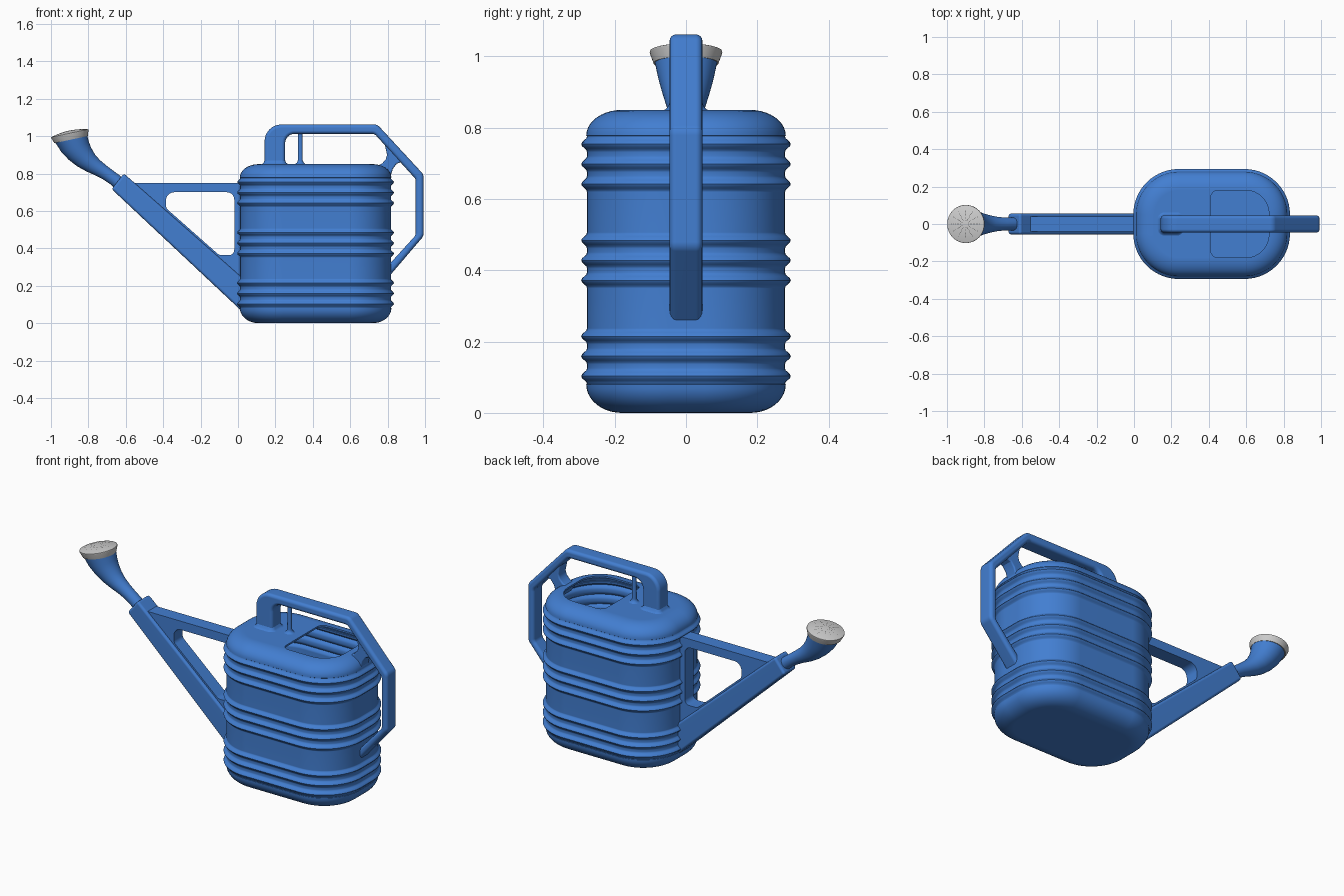
import bpy, bmesh, math
from mathutils import Vector

if "Cube" in bpy.data.objects:
    bpy.data.objects.remove(bpy.data.objects["Cube"])

blue = bpy.data.materials.new("blue_plastic")
blue.diffuse_color = (0.055, 0.21, 0.64, 1)
blue.use_nodes = True
blue.node_tree.nodes["Principled BSDF"].inputs["Base Color"].default_value = blue.diffuse_color
dark = bpy.data.materials.new("dark_hole")
dark.diffuse_color = (0.06, 0.06, 0.06, 1)
dark.use_nodes = True
dark.node_tree.nodes["Principled BSDF"].inputs["Base Color"].default_value = dark.diffuse_color


def new_object(name, bm, mat=None):
    bmesh.ops.recalc_face_normals(bm, faces=bm.faces)
    me = bpy.data.meshes.new(name)
    bm.to_mesh(me)
    bm.free()
    ob = bpy.data.objects.new(name, me)
    bpy.context.collection.objects.link(ob)
    if mat:
        me.materials.append(mat)
    return ob


def finish(ob, angle=35):
    bpy.ops.object.select_all(action='DESELECT')
    ob.select_set(True)
    bpy.context.view_layer.objects.active = ob
    for m in list(ob.modifiers):
        bpy.ops.object.modifier_apply(modifier=m.name)
    bpy.ops.object.shade_smooth_by_angle(angle=math.radians(angle))
    ob.modifiers.new("weighted", 'WEIGHTED_NORMAL').keep_sharp = True


def cut(ob, cutter):
    cutter.hide_render = True
    cutter.hide_set(True)
    m = ob.modifiers.new("cut", 'BOOLEAN')
    m.operation, m.solver, m.object = 'DIFFERENCE', 'EXACT', cutter


def skin(name, rings, mat):
    """Closed skin over a stack of equal-length rings."""
    bm = bmesh.new()
    vs = [[bm.verts.new(p) for p in ring] for ring in rings]
    n = len(vs[0])
    for a, b in zip(vs, vs[1:]):
        for i in range(n):
            j = (i + 1) % n
            bm.faces.new((a[i], a[j], b[j], b[i]))
    bm.faces.new(vs[0][::-1])
    bm.faces.new(vs[-1])
    return new_object(name, bm, mat)


def loft(name, cx, hx, hy, r, profile, mat=blue, seg=14):
    """Rounded rectangles stacked in z; profile holds (inset, z)."""
    rings = []
    for d, z in profile:
        ring = []
        for k, (sx, sy) in enumerate(((1, 1), (-1, 1), (-1, -1), (1, -1))):
            for i in range(seg + 1):
                a = math.pi / 2 * (k + i / seg)
                ring.append((cx + sx * (hx - r) + (r - d) * math.cos(a),
                             sy * (hy - r) + (r - d) * math.sin(a), z))
        rings.append(ring)
    return skin(name, rings, mat)


def tube(name, sections, mat, n=48):
    """Circles given as (centre, direction, radius)."""
    rings = []
    for c, d, r in sections:
        u = Vector((0, 1, 0))
        v = Vector(d).normalized().cross(u)
        rings.append([Vector(c) + r * (u * math.cos(t) + v * math.sin(t))
                      for t in (2 * math.pi * i / n for i in range(n))])
    return skin(name, rings, mat)


def rounded(pts, seg=8):
    """Outline points (a, b, optional corner radius) turned into a filleted loop."""
    out = []
    for i, p in enumerate(pts):
        c = Vector(p[:2])
        r = p[2] if len(p) > 2 else 0
        if not r:
            out.append(c)
            continue
        u = (Vector(pts[i - 1][:2]) - c).normalized()
        v = (Vector(pts[(i + 1) % len(pts)][:2]) - c).normalized()
        half = u.angle(v) / 2
        o = c + (u + v).normalized() * r / math.sin(half)
        s = c + u * r / math.tan(half) - o
        e = c + v * r / math.tan(half) - o
        turn = math.atan2(s.x * e.y - s.y * e.x, s.dot(e))
        for k in range(seg + 1):
            t = turn * k / seg
            out.append(o + Vector((s.x * math.cos(t) - s.y * math.sin(t),
                                   s.x * math.sin(t) + s.y * math.cos(t))))
    return out


def plate(name, pts, half, bevel=0, flat_z=None, mat=blue):
    """Outline in xz extruded across y (or in xy around height flat_z)."""
    loop = rounded(pts)
    if flat_z is None:
        rings = [[(p.x, s * half, p.y) for p in loop] for s in (-1, 1)]
    else:
        rings = [[(p.x, p.y, flat_z + s * half) for p in loop] for s in (-1, 1)]
    ob = skin(name, rings, mat)
    if bevel:
        m = ob.modifiers.new("bevel", 'BEVEL')
        m.width, m.segments = bevel, 4
        m.limit_method, m.angle_limit = 'ANGLE', math.radians(55)
    return ob


# Ribbed hollow body: bottom fillet, nine ribs, top fillet
profile = []
for i in range(11):
    a = math.pi / 2 * i / 10
    profile.append((0.1 * (1 - math.sin(a)), 0.08 * (1 - math.cos(a))))
for base in (0.103, 0.372, 0.642):
    for k in range(3):
        for j in range(-4, 5):
            bump = 0.5 + 0.5 * math.cos(math.pi * j / 4)
            profile.append((0.003 - 0.017 * bump if abs(j) < 4 else 0.002,
                            base + 0.056 * k + 0.0225 * j / 4))
for i in range(11):
    a = math.pi / 2 * i / 10
    profile.append((0.1 * (1 - math.cos(a)), 0.778 + 0.072 * math.sin(a)))
body = loft("body", 0.415, 0.405, 0.28, 0.23, profile)
m = body.modifiers.new("wall", 'SOLIDIFY')
m.thickness, m.offset = 0.01, -1

# Filling opening in the top
cut(body, plate("opening_cutter", [(0.41, -0.18, 0.04), (0.722, -0.18, 0.125),
                                   (0.722, 0.18, 0.125), (0.41, 0.18, 0.04)],
                0.04, flat_z=0.85))
finish(body)

# Handle: thick front post, top grip, diagonal and rear grip
finish(plate("handle", [
    (0.142, 0.83), (0.142, 1.062, 0.09), (0.745, 1.062, 0.04), (0.992, 0.795, 0.04),
    (0.992, 0.465, 0.04), (0.80, 0.24), (0.80, 0.305), (0.95, 0.47, 0.03),
    (0.95, 0.77, 0.03), (0.73, 1.012, 0.03), (0.252, 1.012, 0.05), (0.252, 0.83)],
    0.046, 0.018), 25)

# Flared foot of the front post and the thin strut behind it
flare = [(-0.024, 0.847), (-0.014, 0.851), (-0.006, 0.858), (-0.001, 0.87)]
finish(loft("handle_foot", 0.197, 0.054, 0.045, 0.02, flare + [(0.004, 0.875)], seg=6), 60)
finish(loft("handle_strut", 0.333, 0.012, 0.012, 0.0115, flare + [(0, 1.02)], seg=6), 60)

# Short flared link between body shoulder and handle diagonal
finish(plate("handle_link", [
    (0.73, 0.835), (0.77, 0.853), (0.79, 0.875), (0.797, 0.90), (0.785, 0.955),
    (0.83, 0.94), (0.91, 0.84), (0.87, 0.86), (0.848, 0.852), (0.828, 0.825),
    (0.813, 0.775), (0.76, 0.79)], 0.036, 0.008), 30)

# Square spout pipe
finish(plate("spout", [(0.035, 0.05), (-0.676, 0.717), (-0.61, 0.80), (0.035, 0.232)],
             0.056, 0.014), 25)

# Gusset frame between spout and body
gusset = plate("spout_gusset", [(0.016, 0.75), (-0.568, 0.75), (-0.55, 0.70),
                                (0.016, 0.20)], 0.04)
cut(gusset, plate("gusset_cutter", [(-0.385, 0.70, 0.045), (-0.385, 0.615, 0.03),
                                    (-0.10, 0.363, 0.04), (-0.02, 0.363, 0.03),
                                    (-0.02, 0.70, 0.04)], 0.1))
finish(gusset)

# Flaring neck
finish(tube("spout_neck", [
    ((-0.60, 0, 0.715), (-0.7, 0, 0.7), 0.036),
    ((-0.66, 0, 0.768), (-0.72, 0, 0.69), 0.034),
    ((-0.70, 0, 0.796), (-0.76, 0, 0.65), 0.035),
    ((-0.735, 0, 0.818), (-0.73, 0, 0.68), 0.039),
    ((-0.775, 0, 0.842), (-0.66, 0, 0.75), 0.047),
    ((-0.812, 0, 0.870), (-0.56, 0, 0.83), 0.057),
    ((-0.845, 0, 0.905), (-0.46, 0, 0.89), 0.068),
    ((-0.870, 0, 0.940), (-0.34, 0, 0.94), 0.078),
    ((-0.892, 0, 0.986), (-0.22, 0, 0.975), 0.088)], blue), 50)

# Grey sprinkler rose with a domed face
axis = Vector((-0.21, 0, 0.978)).normalized()
centre = Vector((-0.895, 0, 0.993))


def dome(r):
    return 0.037 - 1.4 * r * r


shape = [(-0.012, 0.086), (-0.012, 0.091), (0.018, 0.102), (0.0225, 0.101)]
shape += [(dome(r), r) for r in (0.097, 0.085, 0.07, 0.055, 0.04, 0.025, 0.012, 0.003)]
finish(tube("rose", [(centre + axis * h, axis, r) for h, r in shape], None), 35)

# Rows of spray holes
bm = bmesh.new()
side = Vector((0, 1, 0))
up = axis.cross(side)
for ray in range(12):
    t = 2 * math.pi * ray / 12
    for k in range(8):
        r = 0.02 + 0.0078 * k
        c = centre + axis * (dome(r) + 0.0012) + r * (side * math.cos(t) + up * math.sin(t))
        bm.faces.new([bm.verts.new(c + 0.002 * (side * math.cos(a) + up * math.sin(a)))
                      for a in (math.pi * i / 3 for i in range(6))])
new_object("spray_holes", bm, dark)
